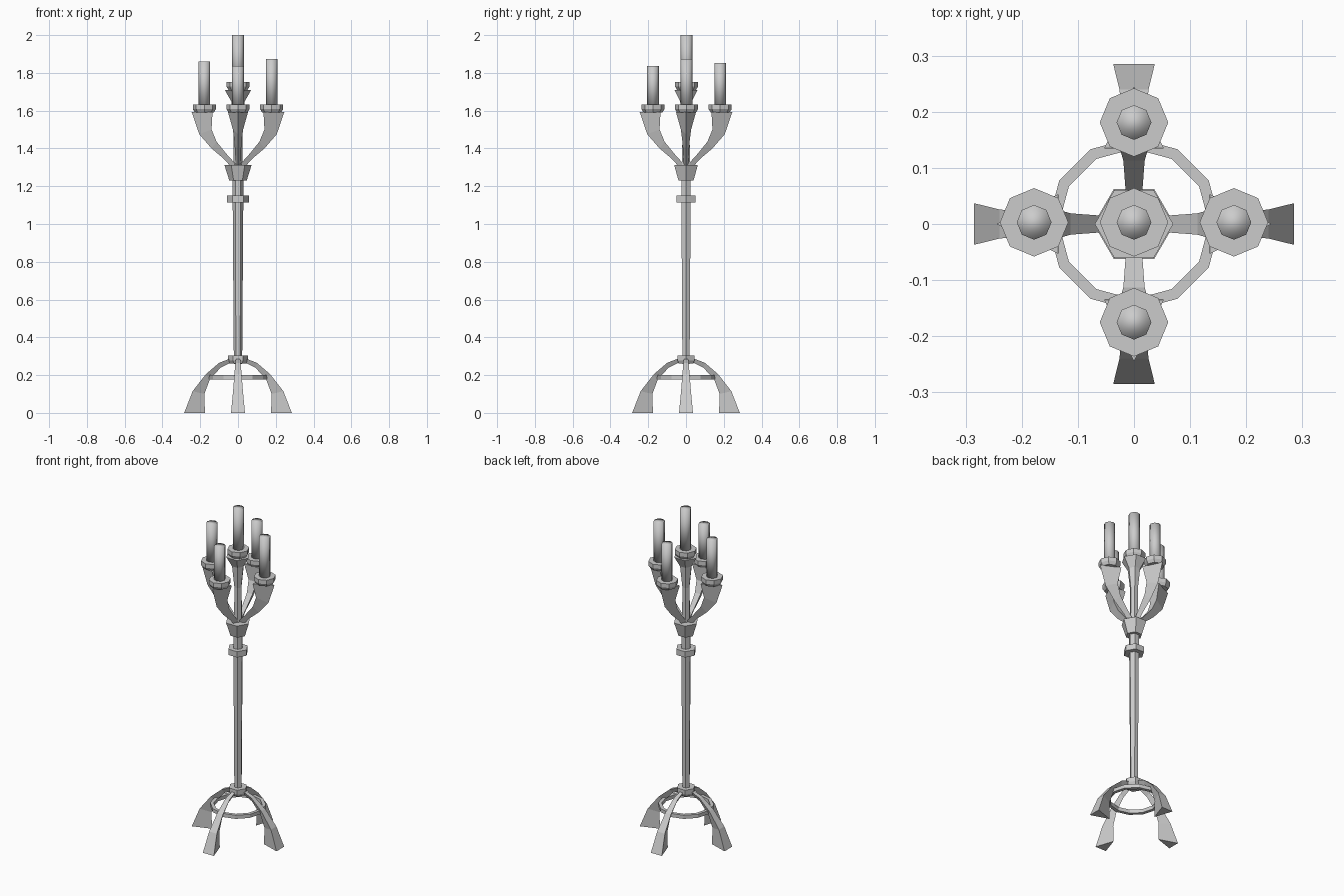
import bpy
import math

if "Cube" in bpy.data.objects:
    bpy.data.objects.remove(bpy.data.objects["Cube"])


def make_object(name, verts, faces, smooth=False):
    mesh = bpy.data.meshes.new(name)
    mesh.from_pydata(verts, [], faces)
    mesh.validate()
    obj = bpy.data.objects.new(name, mesh)
    bpy.context.collection.objects.link(obj)
    for p in mesh.polygons:
        p.use_smooth = smooth
    return obj


def lathe(name, profile, sides, centre=(0, 0), smooth=False, closed=False):
    """Revolve (radius, z) points; open profiles run bottom to top and get caps."""
    n, m = sides, len(profile)
    verts = [(centre[0] + r * math.cos(2 * math.pi * k / n),
              centre[1] + r * math.sin(2 * math.pi * k / n), z)
             for r, z in profile for k in range(n)]
    faces = []
    for i in range(m if closed else m - 1):
        a, b = i * n, (i + 1) % m * n
        faces += [(a + k, a + (k + 1) % n, b + (k + 1) % n, b + k) for k in range(n)]
    if not closed:
        faces.append(tuple(reversed(range(n))))
        faces.append(tuple(range((m - 1) * n, m * n)))
    return make_object(name, verts, faces, smooth)


def branch(name, sections, angle):
    """Loft of triangles: flat side at (r, z) with half width w, ridge at (r2, z2)."""
    c, s = math.cos(angle), math.sin(angle)
    verts = []
    for r, z, w, r2, z2 in sections:
        for x, y, h in ((r, -w, z), (r, w, z), (r2, 0, z2)):
            verts.append((x * c - y * s, x * s + y * c, h))
    faces = []
    for i in range(len(sections) - 1):
        for k in range(3):
            j = (k + 1) % 3
            faces.append((3 * i + k, 3 * i + j, 3 * i + 3 + j, 3 * i + 3 + k))
    e = 3 * (len(sections) - 1)
    faces += [(2, 1, 0), (e, e + 1, e + 2)]
    # legs list the flat side outside, arms inside, so flip where needed
    if sections[0][0] < sections[0][3]:
        faces = [f[::-1] for f in faces]
    return make_object(name, verts, faces)


# Pole with its collars and the tapered knob
lathe("pole", [(0.022, 0.26), (0.028, 1.1), (0.028, 1.24)], 6)
lathe("base_collar", [(0.044, 0.262), (0.053, 0.278), (0.053, 0.305)], 6)
lathe("upper_collar", [(0.058, 1.115), (0.058, 1.15)], 6)
lathe("knob", [(0.046, 1.23), (0.072, 1.312)], 6)

# Ring tying the legs together
lathe("leg_ring", [(0.134, 0.178), (0.154, 0.178), (0.154, 0.2), (0.134, 0.2)],
      12, closed=True)

# Central stem flaring into its cup
lathe("centre_stem", [(0.024, 1.3), (0.022, 1.52), (0.036, 1.65), (0.07, 1.71)], 6)

LEG = [(0.285, 0.0, 0.037, 0.175, 0.0),
       (0.24, 0.115, 0.026, 0.178, 0.1),
       (0.17, 0.205, 0.019, 0.15, 0.175),
       (0.1, 0.265, 0.014, 0.092, 0.24),
       (0.03, 0.292, 0.01, 0.03, 0.27)]
ARM = [(0.135, 1.592, 0.053, 0.245, 1.592),
       (0.14, 1.5, 0.027, 0.205, 1.475),
       (0.113, 1.435, 0.019, 0.14, 1.4),
       (0.06, 1.37, 0.015, 0.075, 1.345),
       (0.01, 1.315, 0.012, 0.035, 1.3)]


def candle_set(side, x, y, base, top):
    """Octagonal cup with a candle standing on it."""
    lathe(side + "_cup", [(0.05, base), (0.061, base + 0.018), (0.061, base + 0.042)],
          8, (x, y))
    lathe(side + "_candle", [(0.031, base + 0.035), (0.031, top)], 8, (x, y), smooth=True)


candle_set("centre", 0, 0.003, 1.71, 2.0)

# Four legs, arms, cups and candles of slightly different heights
for i, (side, top) in enumerate((("right", 1.873), ("back", 1.853),
                                 ("left", 1.86), ("front", 1.837))):
    a = i * math.pi / 2
    branch(side + "_leg", LEG, a)
    branch(side + "_arm", ARM, a)
    candle_set(side, 0.178 * math.cos(a), 0.178 * math.sin(a) + 0.003, 1.59, top)
